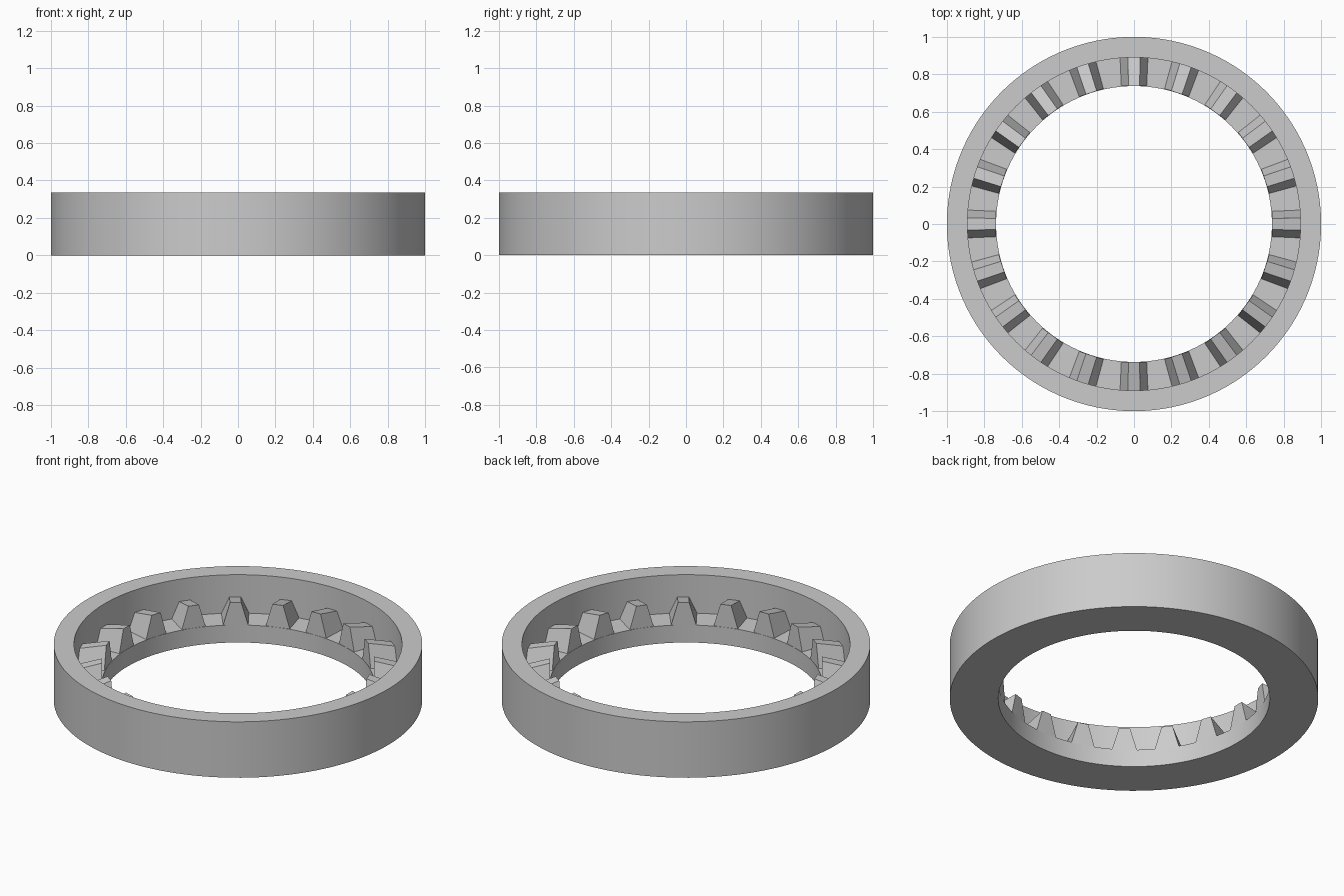
import bpy, bmesh, math
from mathutils import Matrix

cube = bpy.data.objects.get("Cube")
if cube:
    bpy.data.objects.remove(cube, do_unlink=True)

SEGMENTS = 120
TEETH = 20
R_OUT, R_WALL, R_HOLE = 1.0, 0.89, 0.737
HEIGHT, FLOOR = 0.335, 0.105

grey = bpy.data.materials.new("plain grey")
grey.use_nodes = True
colour = (0.6, 0.6, 0.6, 1)
grey.diffuse_color = colour
grey.node_tree.nodes["Principled BSDF"].inputs["Base Color"].default_value = colour


def make_object(name, bm):
    bmesh.ops.recalc_face_normals(bm, faces=bm.faces)
    mesh = bpy.data.meshes.new(name)
    bm.to_mesh(mesh)
    bm.free()
    mesh.materials.append(grey)
    obj = bpy.data.objects.new(name, mesh)
    bpy.context.collection.objects.link(obj)
    return obj


# Stepped ring: L-shaped section swept around the z axis
profile = [(R_HOLE, 0), (R_OUT, 0), (R_OUT, HEIGHT),
           (R_WALL, HEIGHT), (R_WALL, FLOOR), (R_HOLE, FLOOR)]
bm = bmesh.new()
rings = []
for i in range(SEGMENTS):
    a = math.tau * i / SEGMENTS
    rings.append([bm.verts.new((r * math.cos(a), r * math.sin(a), z)) for r, z in profile])
for i, ring in enumerate(rings):
    after = rings[(i + 1) % SEGMENTS]
    for j in range(len(profile)):
        k = (j + 1) % len(profile)
        bm.faces.new((ring[j], ring[k], after[k], after[j]))
body = make_object("ring_body", bm)
bpy.context.view_layer.objects.active = body
body.select_set(True)
bpy.ops.object.shade_smooth_by_angle(angle=math.radians(30))


# Teeth: tapered wedges on the ledge, rising towards the hole
def add_tooth(bm, angle):
    turn = Matrix.Rotation(angle, 4, 'Z')
    ends = []
    for r, base, tip, top in ((R_HOLE + 0.001, 0.068, 0.03, 0.24),
                              (R_WALL + 0.005, 0.075, 0.032, 0.2)):
        section = ((-base, FLOOR), (base, FLOOR), (tip, top), (-tip, top))
        verts = [bm.verts.new((r, y, z)) for y, z in section]
        bmesh.ops.transform(bm, matrix=turn, verts=verts)
        ends.append(verts)
    inner, outer = ends
    bm.faces.new(inner)
    bm.faces.new(outer)
    for j in range(4):
        k = (j + 1) % 4
        bm.faces.new((inner[j], inner[k], outer[k], outer[j]))


bm = bmesh.new()
for i in range(TEETH):
    add_tooth(bm, math.tau * i / TEETH)
make_object("inner_teeth", bm)
